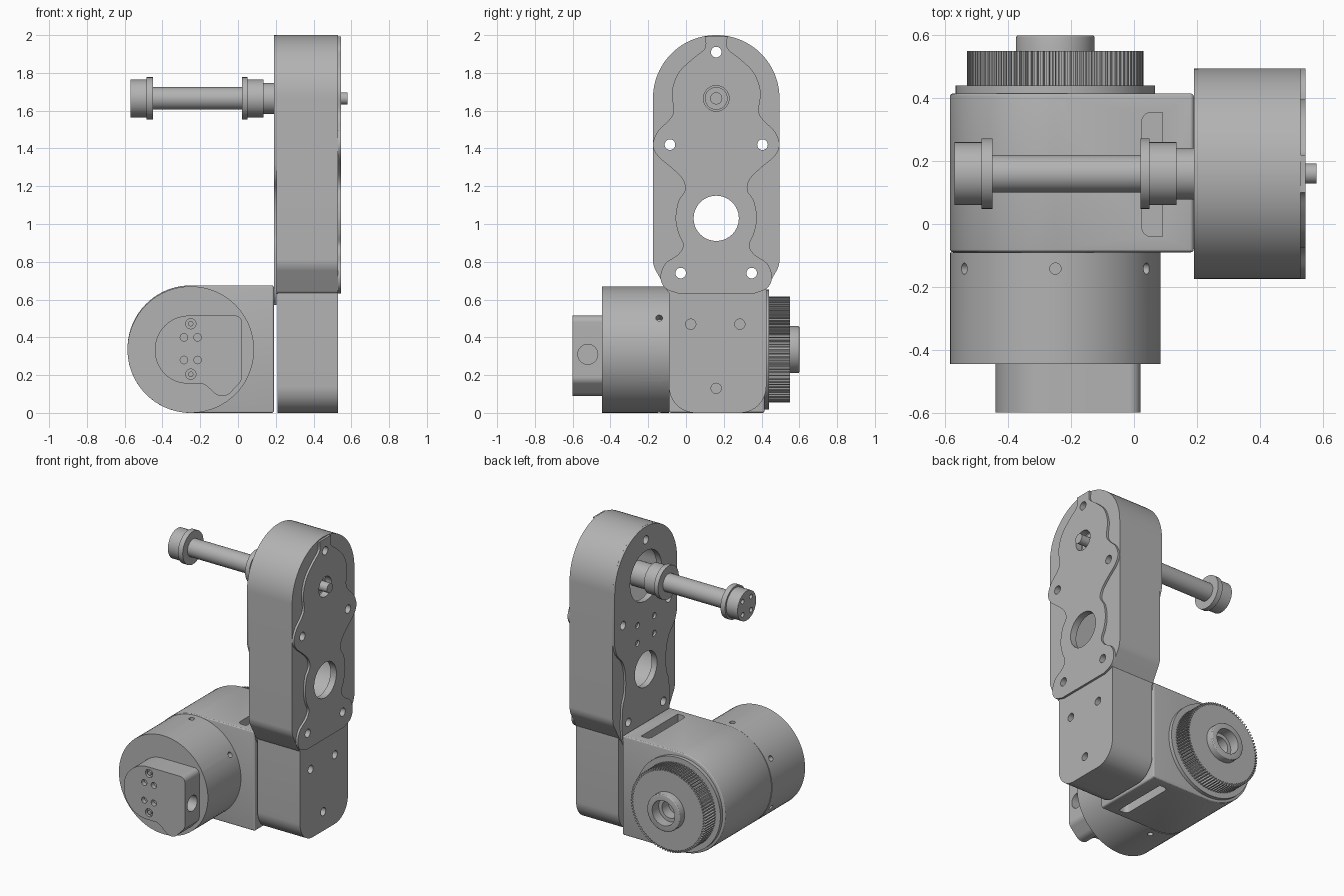
import bpy, bmesh
from math import sin, cos, tan, pi, radians
from mathutils import Vector, Matrix

cube = bpy.data.objects.get("Cube")
if cube:
    bpy.data.objects.remove(cube)

grey = bpy.data.materials.new("machined_grey")
grey.use_nodes = True
grey.diffuse_color = (0.45, 0.45, 0.45, 1)
for node in grey.node_tree.nodes:
    if node.type == 'BSDF_PRINCIPLED':
        node.inputs["Base Color"].default_value = grey.diffuse_color


# ---------- helpers ----------
def circle(a, b, r, n=48):
    return [(a + r * cos(2 * pi * i / n), b + r * sin(2 * pi * i / n)) for i in range(n)]


def rounded(corners, steps=16):
    """Polygon from (a, b, radius) corners with true arc fillets."""
    out = []
    n = len(corners)
    for i, (a, b, r) in enumerate(corners):
        p = Vector((a, b))
        u = (Vector(corners[i - 1][:2]) - p).normalized()
        v = (Vector(corners[(i + 1) % n][:2]) - p).normalized()
        if r == 0:
            out.append(tuple(p))
            continue
        half = u.angle(v) / 2
        start, end, w = p + u * r / tan(half), p + v * r / tan(half), sin(half)
        for k in range(steps + 1):
            t = k / steps
            c0, c1, c2 = (1 - t) ** 2, 2 * t * (1 - t) * w, t * t
            out.append(tuple((start * c0 + p * c1 + end * c2) / (c0 + c1 + c2)))
    return out


def spline(pts, steps=5):
    """Open smooth curve through the points."""
    vs = [Vector(p) for p in [pts[0]] + pts + [pts[-1]]]
    out = []
    for a, b, c, d in zip(vs, vs[1:], vs[2:], vs[3:]):
        for k in range(steps):
            t = k / steps
            out.append((b * 2 + (c - a) * t + (a * 2 - b * 5 + c * 4 - d) * t * t
                        + (b * 3 - a - c * 3 + d) * t ** 3) / 2)
    return [tuple(v) for v in out] + [pts[-1]]


def symmetric(half, centre):
    """Mirror a half outline of (offset, z) about the centre line."""
    return [(centre + u, z) for u, z in half] + [(centre - u, z) for u, z in reversed(half)]


def prism(name, axis, outline, lo, hi, matrix=None):
    place = {'x': lambda a, b, h: (h, a, b),
             'y': lambda a, b, h: (a, h, b),
             'z': lambda a, b, h: (a, b, h)}[axis]
    bm = bmesh.new()
    low = [bm.verts.new(place(a, b, lo)) for a, b in outline]
    high = [bm.verts.new(place(a, b, hi)) for a, b in outline]
    bm.faces.new(low)
    bm.faces.new(high)
    n = len(low)
    for i in range(n):
        j = (i + 1) % n
        bm.faces.new((low[i], low[j], high[j], high[i]))
    bmesh.ops.recalc_face_normals(bm, faces=bm.faces)
    if matrix:
        bm.transform(matrix)
    mesh = bpy.data.meshes.new(name)
    bm.to_mesh(mesh)
    bm.free()
    mesh.materials.append(grey)
    obj = bpy.data.objects.new(name, mesh)
    bpy.context.scene.collection.objects.link(obj)
    return obj


def hole(axis, a, b, r, lo, hi):
    return prism("cutter", axis, circle(a, b, r, 32), lo, hi)


def finish(obj, cutters=(), bevel=0):
    """Bake bevel and cuts, then shade."""
    if bevel:
        m = obj.modifiers.new("bevel", 'BEVEL')
        m.width, m.segments = bevel, 3
        m.limit_method, m.angle_limit = 'ANGLE', radians(50)
    for c in cutters:
        c.hide_render = True
        m = obj.modifiers.new("cut", 'BOOLEAN')
        m.operation, m.solver, m.object = 'DIFFERENCE', 'EXACT', c
    bpy.context.view_layer.update()
    graph = bpy.context.evaluated_depsgraph_get()
    mesh = bpy.data.meshes.new_from_object(obj.evaluated_get(graph))
    obj.modifiers.clear()
    obj.data = mesh
    for c in cutters:
        bpy.data.objects.remove(c)
    mesh.shade_smooth()
    mesh.set_sharp_from_angle(angle=radians(28))
    return obj


MX, MZ = -0.25, 0.335        # motor axis
AY, SZ, BZ = 0.16, 1.665, 1.03   # arm centre line, shaft height, bore height

# ---------- motor housing ----------
slot = rounded([(0.025, -0.04, 0.03), (0.09, -0.04, 0), (0.09, 0.355, 0), (0.025, 0.355, 0.03)], 6)
housing = prism("motor_housing", 'y', rounded(
    [(-0.585, 0, MZ), (0.19, 0, 0.012), (0.19, 0.675, 0.012), (-0.585, 0.675, MZ)], 24), -0.09, 0.415)
finish(housing, [prism("cutter", 'z', slot, 0.58, 0.7), prism("cutter", 'z', slot, -0.02, 0.09)], 0.01)

# front drum with six radial screw holes
drum = prism("front_drum", 'y', circle(MX, MZ, MZ, 72), -0.445, -0.09)
finish(drum, [prism("cutter", 'z', circle(0, 0, 0.018, 20), 0.29, 0.36,
                    Matrix.Translation((MX, -0.142, MZ)) @ Matrix.Rotation(i * pi / 3, 4, 'Y'))
              for i in range(6)])

# output block with its screw holes
block = prism("output_block", 'y', rounded(
    [(-0.44, 0.515, 0.18), (0.02, 0.515, 0.035), (0.02, 0.17, 0.05), (-0.08, 0.065, 0.06),
     (-0.18, 0.155, 0.06), (-0.44, 0.155, 0.175)]), -0.6, -0.445)
cuts = [hole('y', MX + sx * 0.036, 0.34 + sz * 0.06, 0.02, -0.62, -0.57)
        for sx in (-1, 1) for sz in (-1, 1)]
cuts += [hole('y', MX, z, 0.027, -0.62, -0.58) for z in (0.205, 0.472)]
cuts.append(hole('x', -0.52, 0.31, 0.053, -0.05, 0.05))
finish(block, cuts)
for i, z in enumerate((0.205, 0.472)):
    finish(prism(f"output_screw_{i}", 'y', circle(MX, z, 0.014, 20), -0.597, -0.57))

# ---------- rear gear ----------
finish(prism("gear_flange", 'y', circle(MX, MZ, 0.317, 72), 0.415, 0.44))
teeth = 90
gear_outline = []
for i in range(teeth):
    for part, r in ((0, 0.264), (0.4, 0.264), (0.5, 0.281), (0.9, 0.281)):
        ang = 2 * pi * (i + part) / teeth
        gear_outline.append((MX + r * cos(ang), MZ + r * sin(ang)))
finish(prism("rear_gear", 'y', gear_outline, 0.44, 0.55), [hole('y', MX, MZ, 0.12, 0.43, 0.57)])
finish(prism("gear_hub", 'y', circle(MX, MZ, 0.125), 0.435, 0.6),
       [hole('y', MX, MZ, 0.085, 0.53, 0.62), hole('y', MX, MZ, 0.06, 0.46, 0.62)], 0.008)

# ---------- arm ----------
lower = prism("lower_arm", 'x', rounded(
    [(-0.09, 0, 0.14), (0.425, 0, 0.14), (0.425, 0.68, 0.03), (-0.09, 0.68, 0.03)]), 0.21, 0.53)
finish(lower, [hole('x', y, z, 0.027, 0.45, 0.56) for y, z in ((0.025, 0.47), (0.285, 0.47), (AY, 0.13))])


def arm_holes():
    """Screw holes and bore that pass through every arm layer."""
    spots = [(AY, 1.91), (AY - 0.245, 1.42), (AY + 0.245, 1.42), (AY - 0.188, 0.74), (AY + 0.188, 0.74)]
    return [hole('x', y, z, 0.028, 0.1, 0.65) for y, z in spots] + [hole('x', AY, BZ, 0.12, 0.1, 0.65)]


body = prism("upper_arm", 'x', rounded(
    [(AY - 0.335, 2, 0.334), (AY - 0.335, 0.78, 0.12), (AY - 0.25, 0.63, 0.03),
     (AY + 0.25, 0.63, 0.03), (AY + 0.335, 0.78, 0.12), (AY + 0.335, 2, 0.334)], 24), 0.205, 0.53)
cavity = prism("cutter", 'x', rounded(
    [(AY + s * 0.2, z, 0.19) for s, z in ((-1, 1.865), (-1, 0.88), (1, 0.88), (1, 1.865))]), 0.23, 0.5)
finish(body, [cavity, hole('x', AY, SZ, 0.17, 0.1, 0.3), hole('x', AY, SZ, 0.068, 0.45, 0.65)] + arm_holes())

# raised wavy cover on the outside
wave = [(0.06, 1.993), (0.06, 1.93), (0.125, 1.875), (0.2, 1.8), (0.235, 1.7), (0.225, 1.6),
        (0.25, 1.55), (0.31, 1.49), (0.335, 1.42), (0.31, 1.36), (0.24, 1.3), (0.18, 1.24),
        (0.165, 1.18), (0.2, 1.12), (0.215, BZ), (0.2, 0.95), (0.175, 0.89), (0.2, 0.84),
        (0.27, 0.79), (0.295, 0.72), (0.27, 0.66), (0.2, 0.632)]
cover = prism("outer_cover", 'x', symmetric(spline(wave), AY), 0.53, 0.545)
finish(cover, [hole('x', AY, SZ, 0.068, 0.45, 0.65)] + arm_holes())

# inner plate, full width above and waisted below
arc = [(0.335 * sin(i * pi / 48), SZ + 0.335 * cos(i * pi / 48)) for i in range(1, 25)]
waist = [(0.335, 1.31), (0.31, 1.24), (0.25, 1.17), (0.22, 1.08), (0.22, 0.95),
         (0.25, 0.85), (0.25, 0.65), (0.2, 0.57)]
plate = prism("inner_plate", 'x', symmetric(arc + spline(waist), AY), 0.19, 0.205)
small = [hole('x', AY + s * 0.09, z, 0.02, 0.1, 0.204) for s in (-1, 1) for z in (1.24, 1.36)]
finish(plate, [hole('x', AY, SZ, 0.17, 0.1, 0.3)] + small + arm_holes())

# ---------- cross shaft ----------
knob = prism("shaft_knob", 'x', circle(AY, SZ, 0.1), -0.57, -0.485)
finish(knob, [hole('x', AY + s * 0.045, SZ + t * 0.045, 0.016, -0.6, -0.54)
              for s in (-1, 1) for t in (-1, 1)])
for name, lo, hi, r in (("knob_flange", -0.485, -0.45, 0.112), ("shaft_rod", -0.45, 0.02, 0.06),
                        ("collar_flange", 0.02, 0.05, 0.112), ("shaft_collar", 0.05, 0.135, 0.1),
                        ("shaft_boss", 0.135, 0.26, 0.082), ("inner_shaft", 0.26, 0.5, 0.06),
                        ("shaft_pin", 0.5, 0.58, 0.032)):
    finish(prism(name, 'x', circle(AY, SZ, r), lo, hi))
